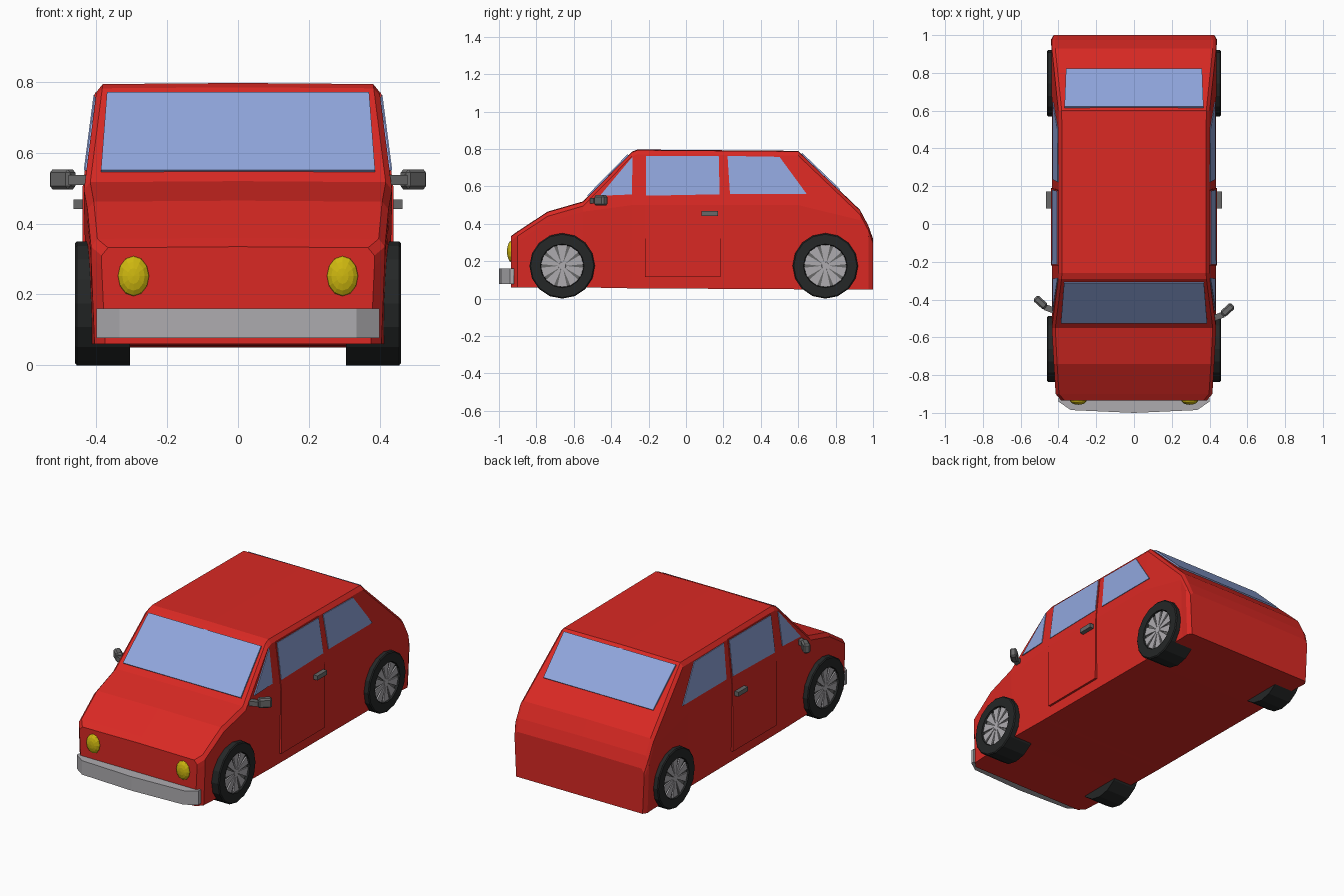
import bpy, bmesh
from math import sin, cos, pi, radians
from mathutils import Vector, Matrix

if "Cube" in bpy.data.objects:
    bpy.data.objects.remove(bpy.data.objects["Cube"])


def material(name, rgb):
    m = bpy.data.materials.new(name)
    m.diffuse_color = (*rgb, 1)
    m.use_nodes = True
    m.node_tree.nodes["Principled BSDF"].inputs["Base Color"].default_value = m.diffuse_color
    return m


RED = material("red_paint", (0.70, 0.022, 0.017))
GLASS = material("blue_glass", (0.28, 0.38, 0.72))
BLACK = material("black_rubber", (0.018, 0.02, 0.02))
YELLOW = material("yellow_lamp", (0.62, 0.48, 0.005))
SILVER = material("silver", (0.42, 0.41, 0.43))
GREY = material("dark_grey", (0.14, 0.14, 0.14))


def build(name, verts, faces, mat, mirror=False):
    me = bpy.data.meshes.new(name)
    me.from_pydata([tuple(v) for v in verts], [], faces)
    bm = bmesh.new()
    bm.from_mesh(me)
    bmesh.ops.recalc_face_normals(bm, faces=bm.faces)
    bm.to_mesh(me)
    bm.free()
    me.materials.append(mat)
    ob = bpy.data.objects.new(name, me)
    bpy.context.collection.objects.link(ob)
    if mirror:
        ob.modifiers.new("mirror", 'MIRROR').use_mirror_merge = False
    return ob


def prism(name, pts, offset, mat, mirror=False):
    """Solid made by sweeping a polygon along an offset vector."""
    n = len(pts)
    off = Vector(offset)
    verts = [Vector(p) for p in pts] + [Vector(p) + off for p in pts]
    faces = [list(range(n)), list(range(n, 2 * n))]
    faces += [[i, (i + 1) % n, n + (i + 1) % n, n + i] for i in range(n)]
    return build(name, verts, faces, mat, mirror)


def box_verts(sx, sy, sz, matrix):
    return [matrix @ Vector((x * sx, y * sy, z * sz))
            for x, y, z in ((-1, -1, -1), (1, -1, -1), (1, 1, -1), (-1, 1, -1),
                            (-1, -1, 1), (1, -1, 1), (1, 1, 1), (-1, 1, 1))]


BOX = [[0, 1, 2, 3], [4, 5, 6, 7], [0, 1, 5, 4], [1, 2, 6, 5], [2, 3, 7, 6], [3, 0, 4, 7]]


def side_x(z):
    """Half width of the body side: upright below the belt, leaning in above."""
    return 0.435 - max(0, z - 0.5) * 0.13


# Body: cross-sections (y, bottom z, top z, half width) from front to back
stations = [(-0.935, 0.06, 0.335, 0.385), (-0.90, 0.06, 0.36, 0.415),
            (-0.74, 0.06, 0.465, 0.425), (-0.55, 0.06, 0.52, 0.435),
            (-0.29, 0.055, 0.785, 0.435), (-0.26, 0.055, 0.797, 0.435),
            (0.60, 0.05, 0.79, 0.435), (0.93, 0.05, 0.475, 0.437),
            (0.975, 0.05, 0.39, 0.44), (1.0, 0.05, 0.32, 0.425)]
verts, faces = [], []
for y, zb, zt, w in stations:
    zs = zt - 0.025
    belt = min(0.5, zs - 0.03)
    ws = min(w, side_x(zs))
    half = [(w - 0.01, zb), (w, belt), (ws, zs), (ws - 0.018, zt - 0.003)]
    ring = half + [(0, zt)] + [(-x, z) for x, z in reversed(half)]
    verts += [(x, y, z) for x, z in ring]
n = 9
for s in range(len(stations) - 1):
    faces += [[s * n + i, s * n + (i + 1) % n, (s + 1) * n + (i + 1) % n, (s + 1) * n + i]
              for i in range(n)]
faces += [list(range(n)), list(range(len(verts) - n, len(verts)))]
build("car_body", verts, faces, RED)


# Doors and side windows lie on the body side
def side_panel(name, yz, mat, proud):
    prism(name, [(side_x(z) - 0.01, y, z) for y, z in yz], (0.01 + proud, 0, 0), mat, True)


side_panel("door_lower", [(-0.22, 0.115), (0.185, 0.115), (0.19, 0.5), (-0.22, 0.5)], RED, 0.004)
side_panel("door_upper", [(-0.22, 0.5), (0.19, 0.5), (0.18, 0.77), (-0.22, 0.77)], RED, 0.004)
side_panel("quarter_window", [(-0.46, 0.55), (-0.29, 0.557), (-0.285, 0.757), (-0.30, 0.742)],
           GLASS, 0.004)
side_panel("door_window", [(-0.215, 0.55), (0.18, 0.558), (0.175, 0.763), (-0.215, 0.763)],
           GLASS, 0.007)
side_panel("rear_side_window", [(0.235, 0.56), (0.645, 0.56), (0.50, 0.758), (0.222, 0.763)],
           GLASS, 0.004)


# Windscreen and rear window sit on the sloping faces
def screen(name, low, high, out):
    (x0, y0, z0), (x1, y1, z1) = low, high
    prism(name, [(-x0, y0, z0), (x0, y0, z0), (x1, y1, z1), (-x1, y1, z1)], out, GLASS)


screen("windscreen", (0.387, -0.522, 0.546), (0.370, -0.306, 0.766), (0, -0.006, 0.006))
screen("rear_window", (0.36, 0.818, 0.579), (0.368, 0.615, 0.773), (0, 0.006, 0.006))

# Front bumper, bowed in plan
bow = [(-0.40, -0.92), (-0.40, -0.94), (-0.335, -0.985), (0, -1.0),
       (0.335, -0.985), (0.40, -0.94), (0.40, -0.92)]
prism("front_bumper", [(x, y, 0.077) for x, y in bow], (0, 0, 0.083), SILVER)

# Headlights
for x in (-0.295, 0.295):
    bpy.ops.mesh.primitive_uv_sphere_add(segments=12, ring_count=8, radius=1,
                                         location=(x, -0.932, 0.252), rotation=(pi / 2, 0, 0))
    lamp = bpy.context.object
    lamp.name = "headlight"
    lamp.scale = (0.045, 0.058, 0.025)
    lamp.data.materials.append(YELLOW)

# Door handles
build("door_handle", box_verts(0.018, 0.045, 0.013, Matrix.Translation((0.447, 0.127, 0.455))),
      BOX, GREY, True)

# Wing mirrors: stalk and tilted housing, one side set slightly further forward
for s, y in ((-1, -0.415), (1, -0.455)):
    stalk = Matrix.Translation((s * 0.445, y - 0.035, 0.523)) @ Matrix.Rotation(s * radians(20), 4, 'Z')
    build("mirror_stalk", box_verts(0.03, 0.016, 0.014, stalk), BOX, GREY)
    head = Matrix.Translation((s * 0.495, y, 0.525)) @ Matrix.Rotation(s * radians(42), 4, 'Z')
    ob = build("mirror_housing", box_verts(0.038, 0.02, 0.028, head), BOX, GREY)
    b = ob.modifiers.new("bevel", 'BEVEL')
    b.width = 0.009
    b.segments = 1


# Wheels: turned tyre, grey rim disc and wedge spokes
def lathe(name, profile, y, z, mat, seg=16):
    verts = [(x, y + r * sin(2 * pi * k / seg), z - r * cos(2 * pi * k / seg))
             for k in range(seg) for x, r in profile]
    m = len(profile)
    faces = [[k * m + i, k * m + i + 1, (k + 1) % seg * m + i + 1, (k + 1) % seg * m + i]
             for k in range(seg) for i in range(m - 1)]
    faces += [[k * m for k in range(seg)], [k * m + m - 1 for k in range(seg)]]
    build(name, verts, faces, mat, True)


R = 0.175
for label, y in (("front", -0.662), ("rear", 0.745)):
    lathe(label + "_tyre", [(0.305, 0.12), (0.305, R), (0.455, R), (0.46, R - 0.006),
                            (0.46, 0.117), (0.441, 0.113)], y, R, BLACK)
    lathe(label + "_rim", [(0.435, 0.113), (0.444, 0.113)], y, R, GREY)
    for k in range(10):
        a = 2 * pi * k / 10
        wedge = [(0.440, y + r * sin(a + d), R + r * cos(a + d))
                 for r, d in ((0.02, -0.3), (0.114, -0.23), (0.114, 0.23), (0.02, 0.3))]
        prism(label + "_spoke", wedge, (0.012, 0, 0), SILVER, True)
    lathe(label + "_hub", [(0.440, 0.024), (0.453, 0.02)], y, R, SILVER, 10)
